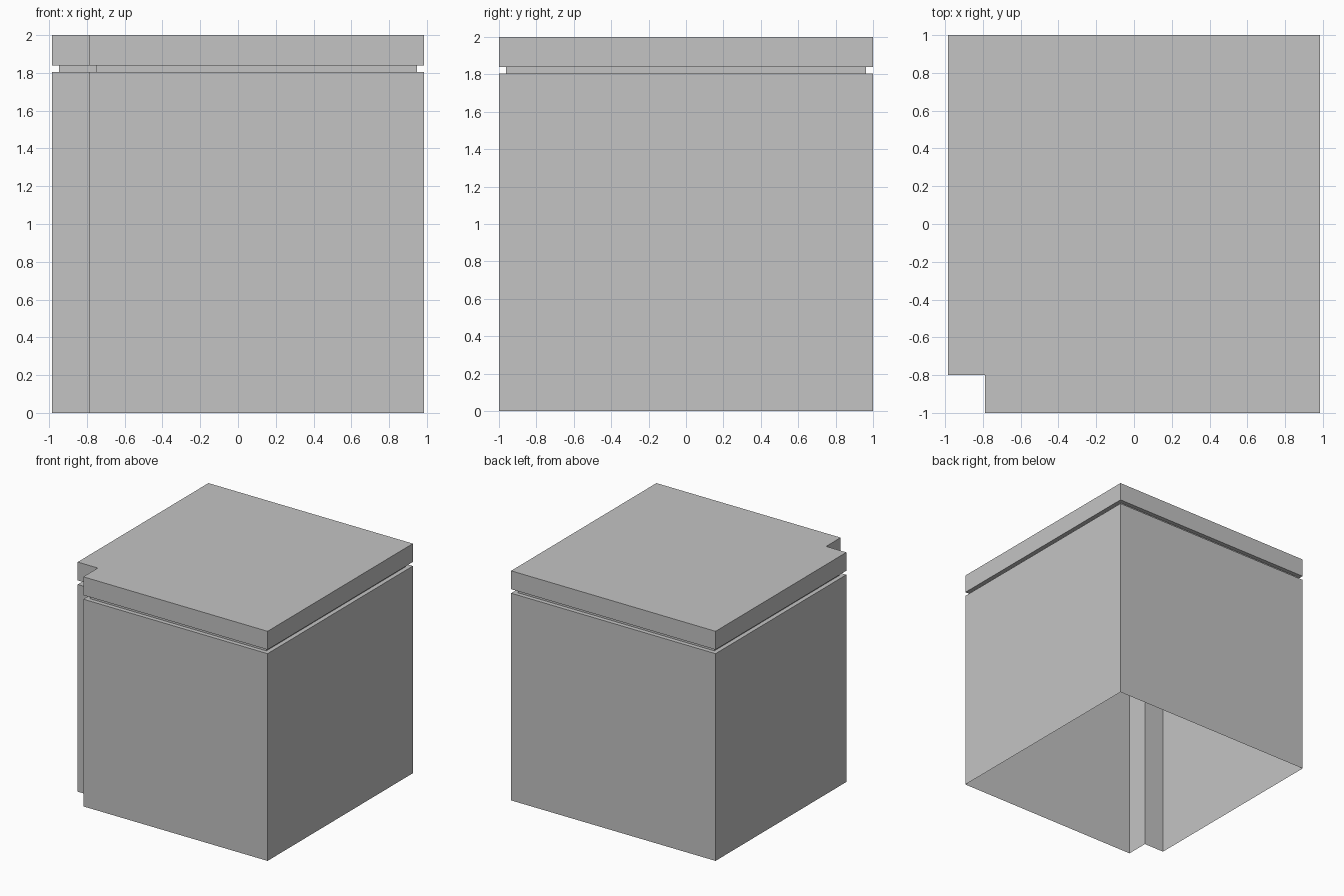
import bpy
import bmesh

cube = bpy.data.objects.get("Cube")
if cube:
    bpy.data.objects.remove(cube, do_unlink=True)

grey = bpy.data.materials.new("plain grey")
grey.use_nodes = True
colour = (0.55, 0.55, 0.55, 1)
grey.diffuse_color = colour
grey.node_tree.nodes["Principled BSDF"].inputs["Base Color"].default_value = colour

INSET = 0.038
BODY_TOP, LID_BOTTOM, LID_TOP = 1.805, 1.84, 2.0


def outline(inset, z):
    """Square plan with one notched corner, counter-clockwise from above."""
    left, right = -0.985 + inset, 0.985 - inset
    front, back = -1 + inset, 1 - inset
    notch_x, notch_y = -0.79 + inset, -0.8 + inset
    plan = [(notch_x, front), (right, front), (right, back),
            (left, back), (left, notch_y), (notch_x, notch_y)]
    return [(x, y, z) for x, y in plan]


def shell(name, sections, cap=False):
    """Thin shell through (inset, height) sections, optionally closed on top."""
    bm = bmesh.new()
    rings = [[bm.verts.new(p) for p in outline(*s)] for s in sections]
    for low, high in zip(rings, rings[1:]):
        for i in range(len(low)):
            j = (i + 1) % len(low)
            bm.faces.new((low[i], low[j], high[j], high[i]))
    if cap:
        bm.faces.new(rings[-1])
    mesh = bpy.data.meshes.new(name)
    bm.to_mesh(mesh)
    bm.free()
    mesh.materials.append(grey)
    obj = bpy.data.objects.new(name, mesh)
    bpy.context.collection.objects.link(obj)


# Hollow body, open underneath, with a narrow ledge on top
shell("cabinet_body", [(0, 0), (0, BODY_TOP), (INSET, BODY_TOP)])

# Recessed band between body and lid
shell("recessed_band", [(INSET, BODY_TOP), (INSET, LID_BOTTOM)])

# Overhanging worktop
shell("worktop", [(INSET, LID_BOTTOM), (0, LID_BOTTOM), (0, LID_TOP)], cap=True)
